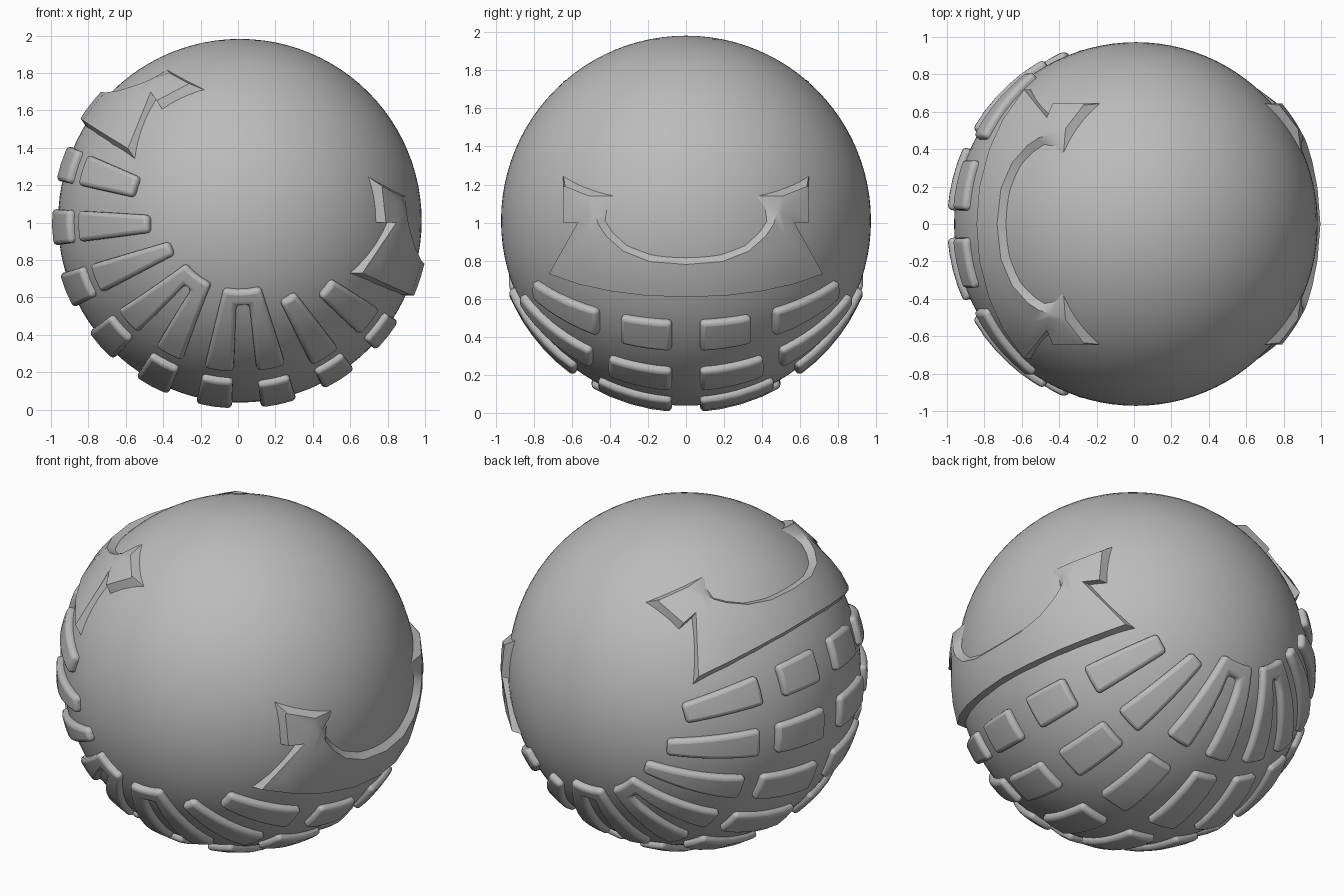
import bpy, bmesh
from math import sin, cos, radians, sqrt
from mathutils import Vector, Matrix

if "Cube" in bpy.data.objects:
    bpy.data.objects.remove(bpy.data.objects["Cube"], do_unlink=True)

CENTRE = Vector((0.01, 0, 1.01))
BODY_R, PAD_R, SUNK_R = 0.972, 1.01, 0.94
AXIS = 242            # direction of the tread's middle, degrees around y
STEP, HALF = 20, 5.6  # tread spacing and half width, degrees

grey = bpy.data.materials.new("plain grey")
grey.use_nodes = True
grey.diffuse_color = (0.5, 0.5, 0.5, 1)
grey.node_tree.nodes["Principled BSDF"].inputs["Base Color"].default_value = (0.5, 0.5, 0.5, 1)


def finish(bm, name, angle=40, bevel=0):
    bmesh.ops.recalc_face_normals(bm, faces=bm.faces)
    mesh = bpy.data.meshes.new(name)
    bm.to_mesh(mesh)
    bm.free()
    obj = bpy.data.objects.new(name, mesh)
    obj.location = CENTRE
    bpy.context.collection.objects.link(obj)
    mesh.materials.append(grey)
    if bevel:
        mod = obj.modifiers.new("rounded edges", 'BEVEL')
        mod.width, mod.segments, mod.limit_method = bevel, 3, 'ANGLE'
        mod.angle_limit = radians(45)
    bpy.ops.object.select_all(action='DESELECT')
    obj.select_set(True)
    bpy.context.view_layer.objects.active = obj
    bpy.ops.object.shade_smooth_by_angle(angle=radians(angle))
    return obj


def block(name, columns, rhos, side, keep=lambda i, j: True):
    """Raised tread block; columns give (inner, outer) angles, rhos run outwards."""
    bm = bmesh.new()
    grid = []
    for rho in rhos:
        t = (rho - rhos[0]) / (rhos[-1] - rhos[0])
        row = []
        for a, b in columns:
            th = radians(a + (b - a) * t)
            row.append(bm.verts.new(Vector((rho * cos(th), side * sqrt(1 - rho * rho),
                                            rho * sin(th))) * SUNK_R))
        grid.append(row)
    for j in range(len(rhos) - 1):
        for i in range(len(columns) - 1):
            if keep(i, j):
                bm.faces.new((grid[j][i], grid[j][i + 1], grid[j + 1][i + 1], grid[j + 1][i]))
    new = bmesh.ops.extrude_face_region(bm, geom=bm.faces[:])["geom"]
    for v in new:
        if isinstance(v, bmesh.types.BMVert):
            v.co = v.co.normalized() * PAD_R
    finish(bm, name, 50, 0.024)


def columns_at(inner, outer):
    return [(inner + d, outer + d) for d in (-HALF, 0, HALF)]


def spread(a, b, n):
    return [a + (b - a) * i / n for i in range(n + 1)]


# Round body
bm = bmesh.new()
bmesh.ops.create_uvsphere(bm, u_segments=96, v_segments=48, radius=BODY_R)
finish(bm, "body")

# Tread: rim pads and side bars, sizes by distance from the middle
PAD_REACH = [0.5, 0.5, 0.465, 0.41, 0.345]
BAR_OUTER = [0.805, 0.81, 0.835, 0.865, 0.885]
BAR_INNER = [0.39, 0.39, 0.40, 0.49, 0.59]
for side, label in ((-1, "front"), (1, "back")):
    for k in range(-4, 5):
        angle, n = AXIS + k * STEP, abs(k)
        ys = spread(PAD_REACH[n], 0.075, 4)
        block(f"{label}_rim_pad", columns_at(angle, angle), [sqrt(1 - y * y) for y in ys], side)
        if k in (-4, -3, -2, 3, 4):
            block(f"{label}_side_bar", columns_at(angle, angle),
                  spread(BAR_INNER[n], BAR_OUTER[n], 6), side)
    # Neighbouring bars joined into a U at their inner ends
    for k, shift in ((-1, 2), (1, 0)):
        a = AXIS + k * STEP
        b = a + STEP
        block(f"{label}_joined_bars",
              columns_at(a + shift, a) + columns_at(b - shift, b),
              [0.375, 0.455] + spread(0.53, 0.81, 4), side,
              lambda i, j: i != 2 or j == 0)

# Collars: rows of (outer edge, ridge, sloped foot), each as y and z on the +x side
SECTIONS = [
    ((0, .61), (0, .78), (0, .82)),
    ((.2, .615), (.19, .795), (.18, .835)),
    ((.4, .64), (.33, .85), (.31, .885)),
    ((.56, .675), (.42, .93), (.38, .95)),
    ((.72, .73), (.46, .99), (.42, 1.01)),
    ((.57, 1.0), (.48, 1.06), (.41, 1.08)),
    ((.645, 1.0), (.51, 1.14), (.36, 1.14)),
    ((.645, 1.19), (.635, 1.19), (.645, 1.25)),
]


def on_sphere(y, z, r):
    z -= CENTRE.z
    return Vector((sqrt(r * r - y * y - z * z), y, z))


def collar(name, matrix):
    bm = bmesh.new()
    for side in (-1, 1):
        rows = []
        for outer, ridge, foot in SECTIONS:
            pts = [(*outer, SUNK_R)]
            for t in spread(0, 1, 4):
                pts.append((outer[0] + (ridge[0] - outer[0]) * t,
                            outer[1] + (ridge[1] - outer[1]) * t, 1.013))
            pts.append((*foot, 0.966))
            rows.append([bm.verts.new(matrix @ on_sphere(side * y, z, r)) for y, z, r in pts])
        for p, q in zip(rows, rows[1:]):
            for i in range(len(p) - 1):
                bm.faces.new((p[i], p[i + 1], q[i + 1], q[i]))
        bm.faces.new(rows[-1])
    bmesh.ops.remove_doubles(bm, verts=bm.verts, dist=0.0005)
    finish(bm, name, 30)


across = radians(AXIS - 90)
mirror = Matrix.Scale(-1, 3, Vector((cos(across), 0, sin(across))))
collar("left_collar", Matrix.Identity(3))
collar("right_collar", mirror)
